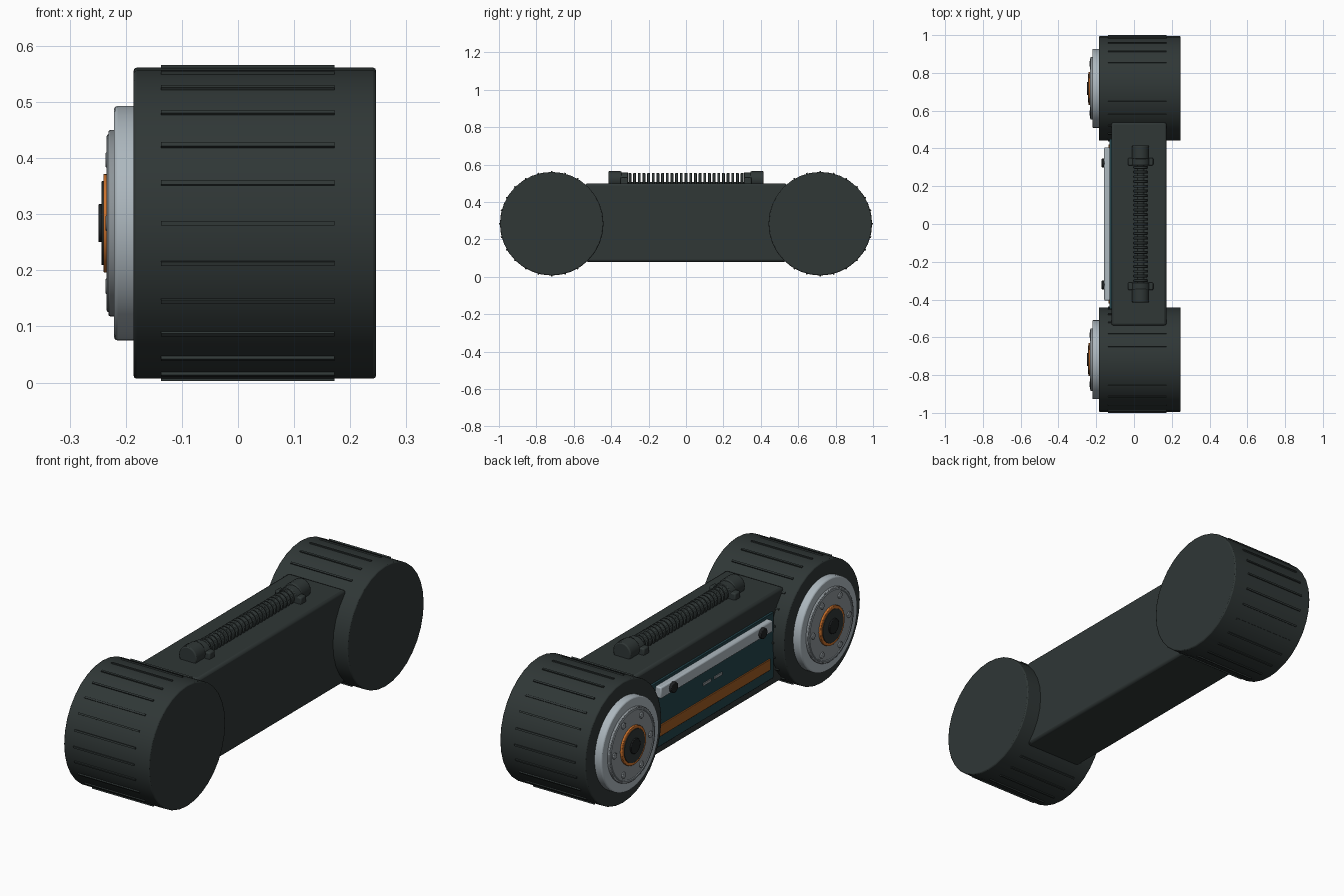
import bpy, math
from mathutils import Matrix

if "Cube" in bpy.data.objects:
    bpy.data.objects.remove(bpy.data.objects["Cube"])

def mat(name, r, g, b):
    m = bpy.data.materials.new(name)
    m.diffuse_color = (r, g, b, 1)
    m.use_nodes = True
    m.node_tree.nodes["Principled BSDF"].inputs["Base Color"].default_value = m.diffuse_color
    return m

BODY = mat("dark_green_grey", 0.029, 0.038, 0.037)
BLACK = mat("near_black", 0.014, 0.016, 0.017)
SILVER = mat("light_silver", 0.42, 0.48, 0.52)
GREY = mat("mid_grey", 0.27, 0.30, 0.32)
ORANGE = mat("orange", 0.62, 0.17, 0.025)
TEAL = mat("deep_teal", 0.017, 0.058, 0.072)
RUST = mat("burnt_orange", 0.36, 0.11, 0.017)

def finish(o, name, m, bevel=0, seg=2):
    o.name = name
    o.data.materials.append(m)
    if bevel:
        b = o.modifiers.new("bevel", 'BEVEL')
        b.width, b.segments, b.limit_method = bevel, seg, 'ANGLE'
        b.angle_limit = math.radians(40)
    bpy.ops.object.shade_smooth_by_angle(angle=math.radians(35))
    return o

def box(name, x0, x1, y0, y1, z0, z1, m, bevel=0):
    bpy.ops.mesh.primitive_cube_add(size=1)
    o = bpy.context.object
    o.data.transform(Matrix.Translation(((x0 + x1) / 2, (y0 + y1) / 2, (z0 + z1) / 2))
                     @ Matrix.Diagonal((x1 - x0, y1 - y0, z1 - z0, 1)))
    return finish(o, name, m, bevel)

def cyl(name, axis, a0, a1, r, p, q, m, n=32, bevel=0):
    """Cylinder along x (p, q = y, z) or along y (p, q = x, z)."""
    bpy.ops.mesh.primitive_cylinder_add(vertices=n, radius=r, depth=a1 - a0)
    o = bpy.context.object
    mid = (a0 + a1) / 2
    if axis == 'x':
        t = Matrix.Translation((mid, p, q)) @ Matrix.Rotation(math.pi / 2, 4, 'Y')
    else:
        t = Matrix.Translation((p, mid, q)) @ Matrix.Rotation(math.pi / 2, 4, 'X')
    o.data.transform(t)
    return finish(o, name, m, bevel)

ZC, YC = 0.284, 0.718

# Connecting beam
box("beam", -0.12, 0.172, -0.538, 0.538, 0.08, 0.50, BODY, 0.012)

for s, tag in ((-1, "front"), (1, "back")):
    y = s * YC
    # End drum with grip ribs
    cyl(tag + "_drum", 'x', -0.186, 0.246, 0.277, y, ZC, BODY, 32, 0.005)
    for i in range(24):
        a = math.radians(15 * i)
        rib = box(f"{tag}_grip_rib_{i}", -0.137, 0.172, 0.262, 0.2815, -0.004, 0.004, BODY)
        rib.data.transform(Matrix.Translation((0, y, ZC)) @ Matrix.Rotation(a, 4, 'X'))
    # Layered hub on the left side
    cyl(tag + "_hub_ring", 'x', -0.221, -0.18, 0.209, y, ZC, SILVER, 48, 0.006)
    cyl(tag + "_hub_disc", 'x', -0.231, -0.215, 0.166, y, ZC, GREY, 48, 0.003)
    bpy.ops.mesh.primitive_torus_add(major_radius=0.155, minor_radius=0.004,
                                     major_segments=48, minor_segments=8)
    ring = bpy.context.object
    ring.data.transform(Matrix.Translation((-0.23, y, ZC)) @ Matrix.Rotation(math.pi / 2, 4, 'Y'))
    finish(ring, tag + "_hub_trim", SILVER)
    cyl(tag + "_hub_orange_ring", 'x', -0.240, -0.225, 0.088, y, ZC, ORANGE, 32, 0.002)
    cyl(tag + "_hub_cap", 'x', -0.243, -0.23, 0.075, y, ZC, BODY, 32, 0.001)
    cyl(tag + "_hub_nut", 'x', -0.249, -0.24, 0.034, y, ZC, BLACK, 24, 0.002)
    for i in range(6):
        a = math.radians(60 * i)
        cyl(f"{tag}_hub_bolt_{i}", 'x', -0.236, -0.225, 0.014,
            y + 0.13 * math.cos(a), ZC + 0.13 * math.sin(a), GREY, 12, 0.002)
    # Rail bolt
    cyl(tag + "_rail_bolt", 'x', -0.171, -0.15, 0.024, s * 0.323, 0.38, BLACK, 12, 0.003)
    # Hose end fitting and clamp
    ya, yb = sorted((s * 0.345, s * 0.415))
    cyl(tag + "_hose_fitting", 'y', ya, yb, 0.045, 0.035, 0.52, BODY, 20, 0.005)
    ya, yb = sorted((s * 0.31, s * 0.35))
    cyl(tag + "_hose_clamp", 'y', ya, yb, 0.05, 0.035, 0.508, BODY, 20, 0.003)
    box(tag + "_clamp_foot", -0.032, 0.102, ya, yb, 0.49, 0.53, BODY, 0.006)

# Left side panel with rail, stripe and small marks
box("side_panel", -0.13, -0.115, -0.45, 0.45, 0.12, 0.42, TEAL, 0.002)
box("side_rail", -0.158, -0.125, -0.405, 0.405, 0.355, 0.407, SILVER, 0.006)
box("side_stripe", -0.136, -0.125, -0.42, 0.42, 0.168, 0.218, RUST, 0.002)
for i, y in enumerate((-0.045, 0.035)):
    box(f"panel_mark_{i}", -0.134, -0.128, y - 0.028, y + 0.028, 0.278, 0.29, GREY)

# Ribbed hose on top
cyl("hose_core", 'y', -0.32, 0.32, 0.024, 0.035, 0.484, BODY, 16)
for i in range(25):
    y = -0.3 + 0.025 * i
    cyl(f"hose_ring_{i}", 'y', y - 0.0075, y + 0.0075, 0.037, 0.035, 0.518, BODY, 18, 0.003)
